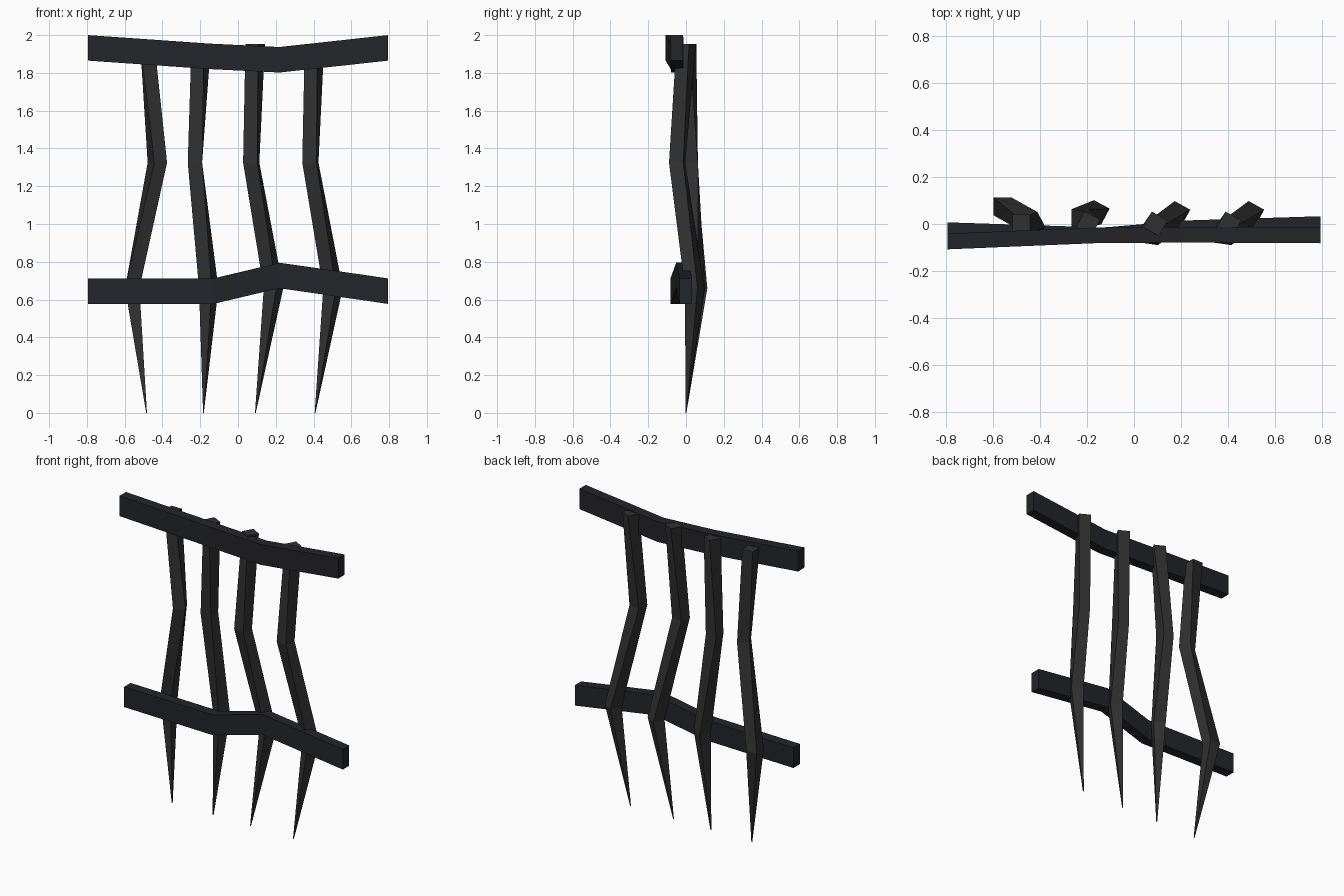
import bpy, bmesh
from math import sin, cos, radians

if "Cube" in bpy.data.objects:
    bpy.data.objects.remove(bpy.data.objects["Cube"])


def material(name, rgb):
    m = bpy.data.materials.new(name)
    m.diffuse_color = (*rgb, 1)
    m.use_nodes = True
    m.node_tree.nodes["Principled BSDF"].inputs["Base Color"].default_value = m.diffuse_color
    return m


def loft(name, rings, mat):
    """Flat-faced tube through four-cornered rings, capped at both ends."""
    bm = bmesh.new()
    loops = [[bm.verts.new(p) for p in ring] for ring in rings]
    for a, b in zip(loops, loops[1:]):
        for i in range(4):
            j = (i + 1) % 4
            bm.faces.new((a[i], a[j], b[j], b[i]))
    bm.faces.new(loops[0])
    bm.faces.new(loops[-1])
    bmesh.ops.recalc_face_normals(bm, faces=bm.faces[:])
    me = bpy.data.meshes.new(name)
    bm.to_mesh(me)
    bm.free()
    me.materials.append(mat)
    ob = bpy.data.objects.new(name, me)
    bpy.context.collection.objects.link(ob)


def square(x, y, z, angle, half):
    c, s = cos(radians(angle)), sin(radians(angle))
    return [(x + half * (u * c - v * s), y + half * (u * s + v * c), z)
            for u, v in ((-1, -1), (1, -1), (1, 1), (-1, 1))]


def upright(x, y, z, thick=0.067, high=0.135):
    return [(x, y + dy, z + dz) for dy, dz in
            ((0, 0), (thick, 0), (thick, high), (0, high))]


rail_mat = material("dark_rail", (0.017, 0.018, 0.022))
post_mat = material("dark_post", (0.03, 0.03, 0.03))

# crooked rails: (x, front y, bottom z) along the length
rails = {
    "top_rail": [(-0.795, -0.108, 1.865), (-0.15, -0.081, 1.82),
                 (0.22, -0.079, 1.802), (0.795, -0.082, 1.865)],
    "bottom_rail": [(-0.795, -0.06, 0.577), (-0.13, -0.082, 0.577),
                    (0.22, -0.052, 0.66), (0.795, -0.034, 0.577)],
}
for name, path in rails.items():
    loft(name, [upright(*p) for p in path], rail_mat)

# bent posts tapering to a point: (x, y, twist) at top, two bends, tip
posts = [
    [(-0.48, 0.003, 0), (-0.427, 0.0, 28), (-0.56, 0.075, 0), (-0.484, 0, 0)],
    [(-0.195, 0.003, -28), (-0.228, 0.025, 0), (-0.155, 0.05, -28), (-0.183, 0, 0)],
    [(0.091, 0.001, -29), (0.07, -0.047, -8), (0.188, 0.046, -29), (0.092, 0, 0)],
    [(0.405, 0.001, -29), (0.383, -0.047, -8), (0.503, 0.046, -29), (0.408, 0, 0)],
]
levels = [(1.952, 0.038), (1.325, 0.038), (0.66, 0.038), (0.0, 0.002)]
for n, path in enumerate(posts, 1):
    loft(f"post_{n}", [square(x, y, z, a, h)
                       for (x, y, a), (z, h) in zip(path, levels)], post_mat)
